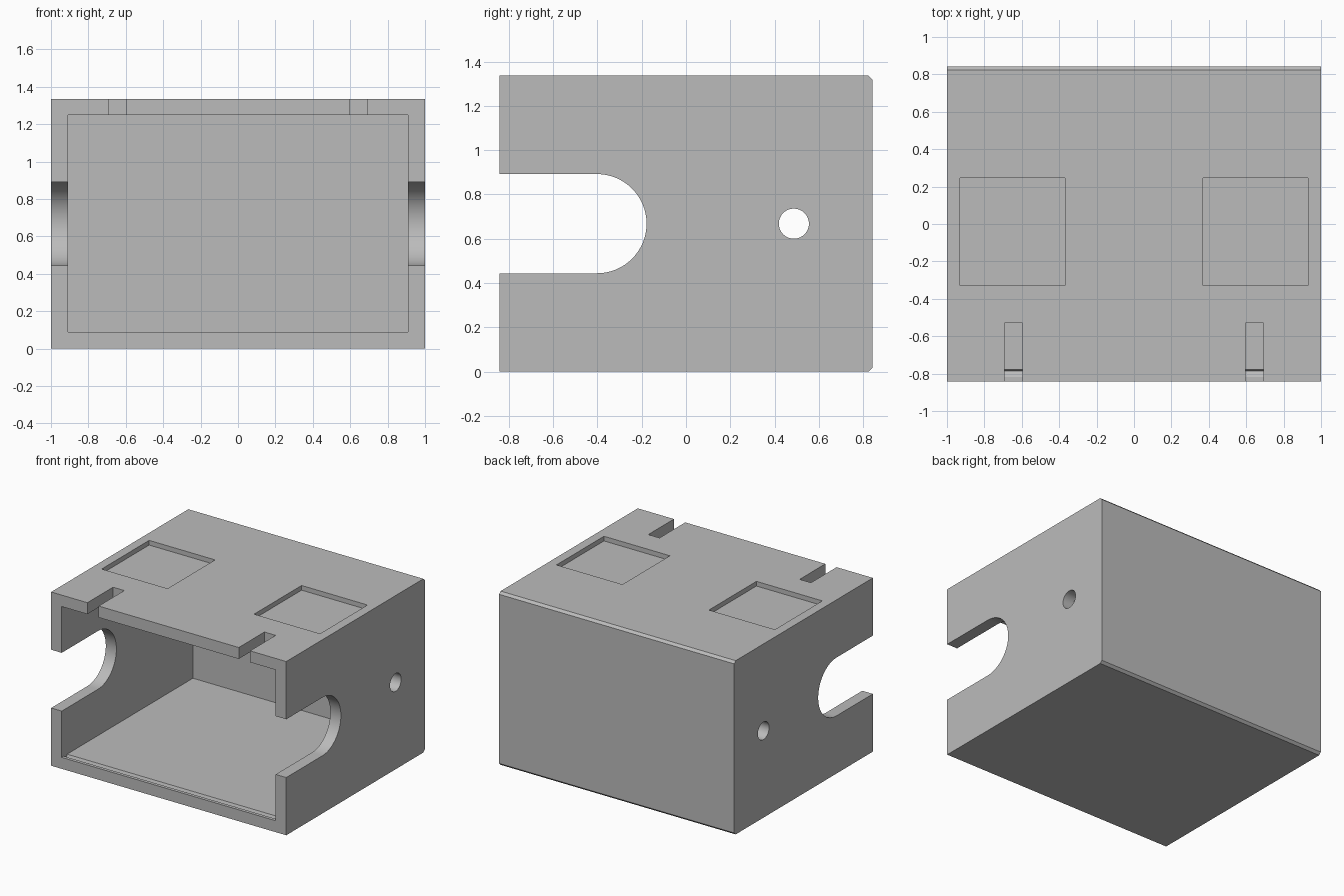
import bpy, bmesh
from math import sin, cos, pi, radians

if "Cube" in bpy.data.objects:
    bpy.data.objects.remove(bpy.data.objects["Cube"])

W, D, H = 1.0, 0.842, 1.336      # half width, half depth, height
IN_W, WALL = 0.91, 0.088

grey = bpy.data.materials.new("plain grey")
grey.use_nodes = True
color = (0.5, 0.5, 0.5, 1)
grey.diffuse_color = color
grey.node_tree.nodes["Principled BSDF"].inputs["Base Color"].default_value = color


def prism(name, profile, x0, x1):
    """Extrude a (y, z) profile along x."""
    bm = bmesh.new()
    face = bm.faces.new([bm.verts.new((x0, y, z)) for y, z in profile])
    ext = bmesh.ops.extrude_face_region(bm, geom=[face])
    moved = [v for v in ext["geom"] if isinstance(v, bmesh.types.BMVert)]
    bmesh.ops.translate(bm, verts=moved, vec=(x1 - x0, 0, 0))
    bmesh.ops.recalc_face_normals(bm, faces=bm.faces)
    mesh = bpy.data.meshes.new(name)
    bm.to_mesh(mesh)
    bm.free()
    mesh.materials.append(grey)
    obj = bpy.data.objects.new(name, mesh)
    bpy.context.collection.objects.link(obj)
    return obj


def rect(y0, y1, z0, z1):
    return [(y0, z0), (y1, z0), (y1, z1), (y0, z1)]


def arc(y, z, r, a0, a1, n):
    return [(y + r * cos(a0 + (a1 - a0) * i / n), z + r * sin(a0 + (a1 - a0) * i / n))
            for i in range(n + 1)]


# Housing block with bevelled rear top and bottom edges
c = 0.018
housing = prism("housing", [(-D, 0), (D - c, 0), (D, c), (D, H - c), (D - c, H), (-D, H)], -W, W)

mid = H / 2
u_profile = [(-1, mid - 0.224)] + arc(-0.402, mid, 0.224, -pi / 2, pi / 2, 32) + [(-1, mid + 0.224)]
cutters = [
    # Main cavity, open at the front
    prism("cavity_cutter", rect(-1, 0.752, WALL, H - WALL), -IN_W, IN_W),
    # Shallow catch groove across the floor just inside the opening
    prism("groove_cutter", [(-0.817, 0.1), (-0.817, WALL), (-0.785, 0.068),
                            (-0.777, WALL), (-0.777, 0.1)], -IN_W, IN_W),
    # Side openings and round holes go through both walls
    prism("side_opening_cutter", u_profile, -1.2, 1.2),
    prism("side_hole_cutter", arc(0.487, mid, 0.068, 0, 2 * pi, 40)[:-1], -1.2, 1.2),
]
for side in (-1, 1):
    # Square recesses and front slots in the roof
    cutters.append(prism("recess_cutter", rect(-0.33, 0.247, H - 0.036, 1.5),
                         *sorted((side * 0.368, side * 0.929))))
    cutters.append(prism("slot_cutter", rect(-1, -0.53, H - WALL - 0.05, 1.5),
                         *sorted((side * 0.596, side * 0.692))))

# Cut every opening, then drop the cutters
bpy.context.view_layer.objects.active = housing
housing.select_set(True)
for cutter in cutters:
    mod = housing.modifiers.new("cut", "BOOLEAN")
    mod.operation = "DIFFERENCE"
    mod.solver = "EXACT"
    mod.object = cutter
    bpy.ops.object.modifier_apply(modifier=mod.name)
    bpy.data.objects.remove(cutter)

bpy.ops.object.shade_smooth_by_angle(angle=radians(25))
